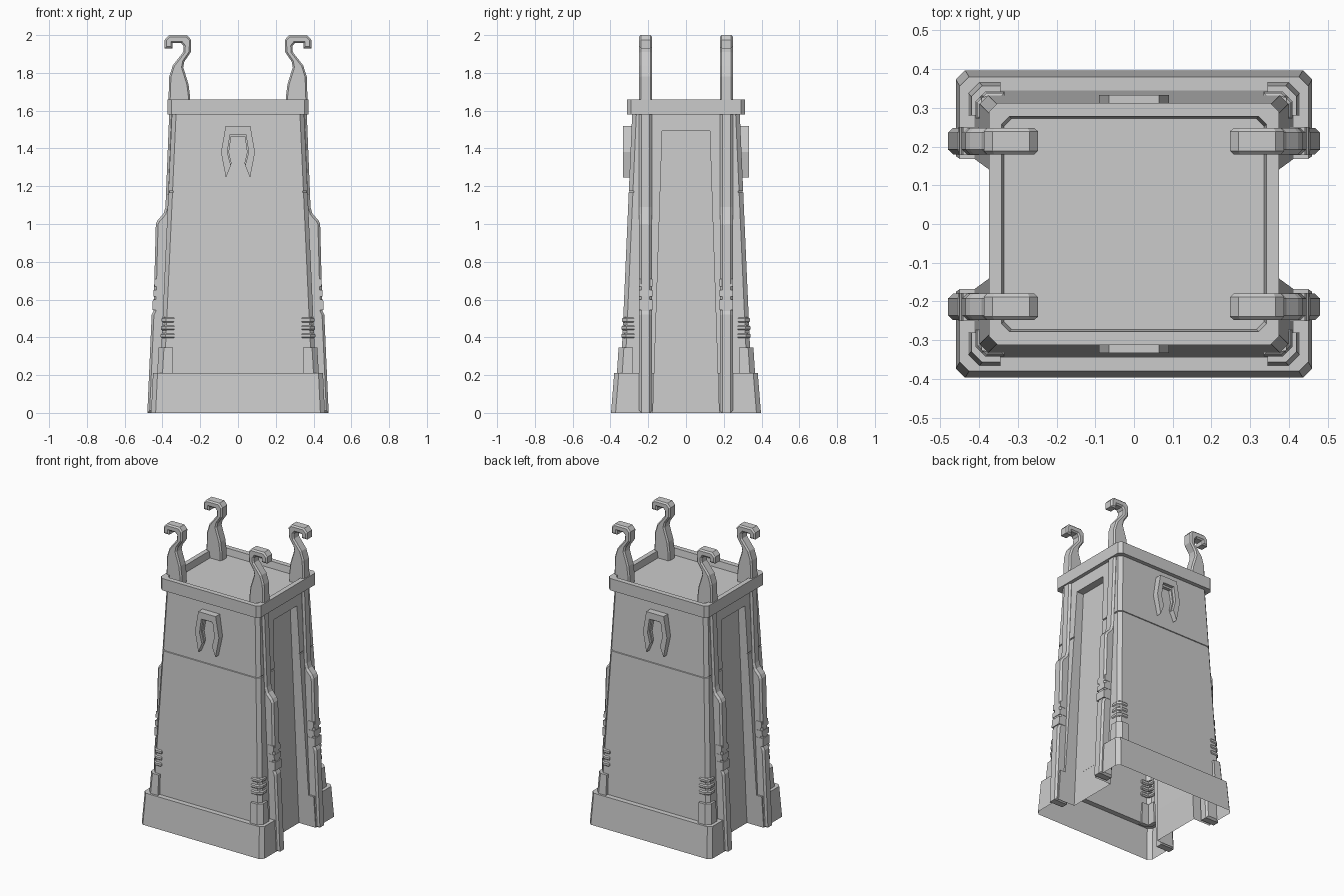
import bpy, bmesh

if "Cube" in bpy.data.objects:
    bpy.data.objects.remove(bpy.data.objects["Cube"])


def finish(name, bm):
    bmesh.ops.remove_doubles(bm, verts=bm.verts, dist=1e-5)
    bmesh.ops.dissolve_degenerate(bm, edges=bm.edges, dist=1e-5)
    bmesh.ops.recalc_face_normals(bm, faces=bm.faces)
    me = bpy.data.meshes.new(name)
    bm.to_mesh(me)
    bm.free()
    ob = bpy.data.objects.new(name, me)
    bpy.context.collection.objects.link(ob)
    return ob


def section(hx, hy, z, c, w=0.1, f=None):
    """Chamfered rectangle with a notch of half width w down to x = f on both sides."""
    f = hx if f is None else f
    half = [(hx - c, -hy), (hx, c - hy), (hx, -w), (f, -w),
            (f, w), (hx, w), (hx, hy - c), (hx - c, hy)]
    return [(x, y, z) for x, y in half] + [(-x, -y, z) for x, y in half]


def loft(name, sections, cap_top=False):
    bm = bmesh.new()
    rings = [[bm.verts.new(p) for p in s] for s in sections]
    n = len(rings[0])
    for a, b in zip(rings, rings[1:]):
        for i in range(n):
            j = (i + 1) % n
            bm.faces.new((a[i], a[j], b[j], b[i]))
    if cap_top:
        bm.faces.new(rings[-1])
    return finish(name, bm)


def prism(name, bottom, top, mirrors, bevel=0.0):
    """Solid between two matching outlines, repeated with the given x / y signs."""
    bm = bmesh.new()
    for sx, sy in mirrors:
        a, b = [[bm.verts.new((x * sx, y * sy, z)) for x, y, z in o] for o in (bottom, top)]
        bm.faces.new(a)
        bm.faces.new(b)
        for i in range(len(a)):
            j = (i + 1) % len(a)
            bm.faces.new((a[i], a[j], b[j], b[i]))
    bmesh.ops.recalc_face_normals(bm, faces=bm.faces)
    if bevel:
        rim = [e for e in bm.edges if any(len(f.verts) > 4 for f in e.link_faces)]
        bmesh.ops.bevel(bm, geom=rim, offset=bevel, segments=1, affect='EDGES',
                        clamp_overlap=True)
    return finish(name, bm)


def along_y(name, outline, y0, y1, mirrors, bevel=0.0):
    """Prism of an x-z outline between two y values."""
    prism(name, [(x, y0, z) for x, z in outline], [(x, y1, z) for x, z in outline],
          mirrors, bevel)


FOUR = [(1, 1), (-1, 1), (1, -1), (-1, -1)]
FRONT_BACK = [(1, 1), (1, -1)]


def half_size(z):
    t = (z - 0.21) / 1.37
    return 0.412 - 0.062 * t, 0.345 - 0.06 * t


def body_section(z, inset=0.0):
    hx, hy = half_size(z)
    return section(hx - inset, hy - inset, z, 0.022, 0.175 - 0.033 * z, 0.335 - 0.022 * z)


# Hollow tower shell: plinth, tapered walls with side recesses, thin seam
loft("tower_body", [
    section(0.46, 0.397, 0, 0.024, 0.175, 0.335),
    section(0.45, 0.38, 0.21, 0.024, 0.168, 0.33),
    body_section(0.21),
    body_section(1.166), body_section(1.168, 0.005),
    body_section(1.174, 0.005), body_section(1.176),
    body_section(1.495),
    section(*half_size(1.495), 1.495, 0.022, 0.1257),
    section(*half_size(1.59), 1.59, 0.022, 0.1257)])

# Cap with raised rim and sunken platform
loft("top_cap", [
    section(0.33, 0.27, 1.58, 0.03),
    section(0.374, 0.312, 1.58, 0.022),
    section(0.374, 0.312, 1.66, 0.022),
    section(0.342, 0.278, 1.66, 0.02),
    section(0.336, 0.272, 1.615, 0.02)], cap_top=True)

# Lower side ribs
rib = [(0.38, 0), (0.48, 0), (0.457, 0.52), (0.447, 0.54), (0.435, 1.0), (0.424, 1.022),
       (0.394, 1.055), (0.384, 1.09), (0.364, 1.59), (0.31, 1.59), (0.33, 1.0)]
along_y("side_ribs", rib, 0.18, 0.248, FOUR, 0.012)

# Raised bands around each rib
for k, (z0, z1) in enumerate([(0.545, 0.6), (0.615, 0.65), (0.67, 0.71)]):
    x = 0.453 - 0.005 * k
    along_y("rib_band_%d" % (k + 1), [(0.4, z0), (x, z0), (x - 0.002, z1), (0.4, z1)],
            0.178, 0.25, FOUR)

# Hooked posts rising above the cap, tips pointing outward
hook = [(0.253, 1.6), (0.253, 1.67), (0.262, 1.74), (0.29, 1.83), (0.284, 1.86),
        (0.25, 1.91), (0.248, 1.975), (0.27, 2.0), (0.365, 2.0), (0.388, 1.975),
        (0.388, 1.93), (0.346, 1.93), (0.346, 1.957), (0.30, 1.957), (0.288, 1.942),
        (0.29, 1.91), (0.345, 1.84), (0.364, 1.78), (0.37, 1.6)]
along_y("hook_posts", hook, 0.18, 0.248, FOUR, 0.009)


# L-shaped corner guards: footprint wraps the body corner
def corner(ax, ay, bx, by, c, z, t=0.03):
    """Outer corner (ax, ay), inner ends (bx, by), chamfer c, thickness t."""
    return [(bx, ay, z), (ax - c, ay, z), (ax, ay - c, z), (ax, by, z),
            (ax - t, by, z), (ax - t, ay - t, z), (bx, ay - t, z)]


prism("corner_blocks", corner(0.428, 0.366, 0.345, 0.28, 0.028, 0.205),
      corner(0.42, 0.357, 0.345, 0.28, 0.028, 0.345), FOUR)

# Three stacked fins on each corner
for k, z in enumerate((0.408, 0.45, 0.492)):
    hx, hy = half_size(z)
    prism("corner_fin_%d" % (k + 1),
          corner(hx + 0.006, hy + 0.006, 0.335, 0.272, 0.025, z - 0.015, 0.02),
          corner(hx + 0.006, hy + 0.006, 0.335, 0.272, 0.025, z + 0.015, 0.02), FOUR, 0.008)

# Open arch ornament on front and back, with a thin inner lip
side = [(0.065, 1.52), (0.09, 1.38), (0.064, 1.245), (0.038, 1.31), (0.056, 1.38), (0.042, 1.475)]
along_y("arch_ornaments", side + [(-x, z) for x, z in reversed(side)],
        0.27, 0.333, FRONT_BACK)
lip = [(0.044, 1.477), (0.058, 1.38), (0.04, 1.31), (0.034, 1.32), (0.048, 1.38), (0.036, 1.462)]
along_y("arch_lips", lip + [(-x, z) for x, z in reversed(lip)], 0.27, 0.312, FRONT_BACK)
